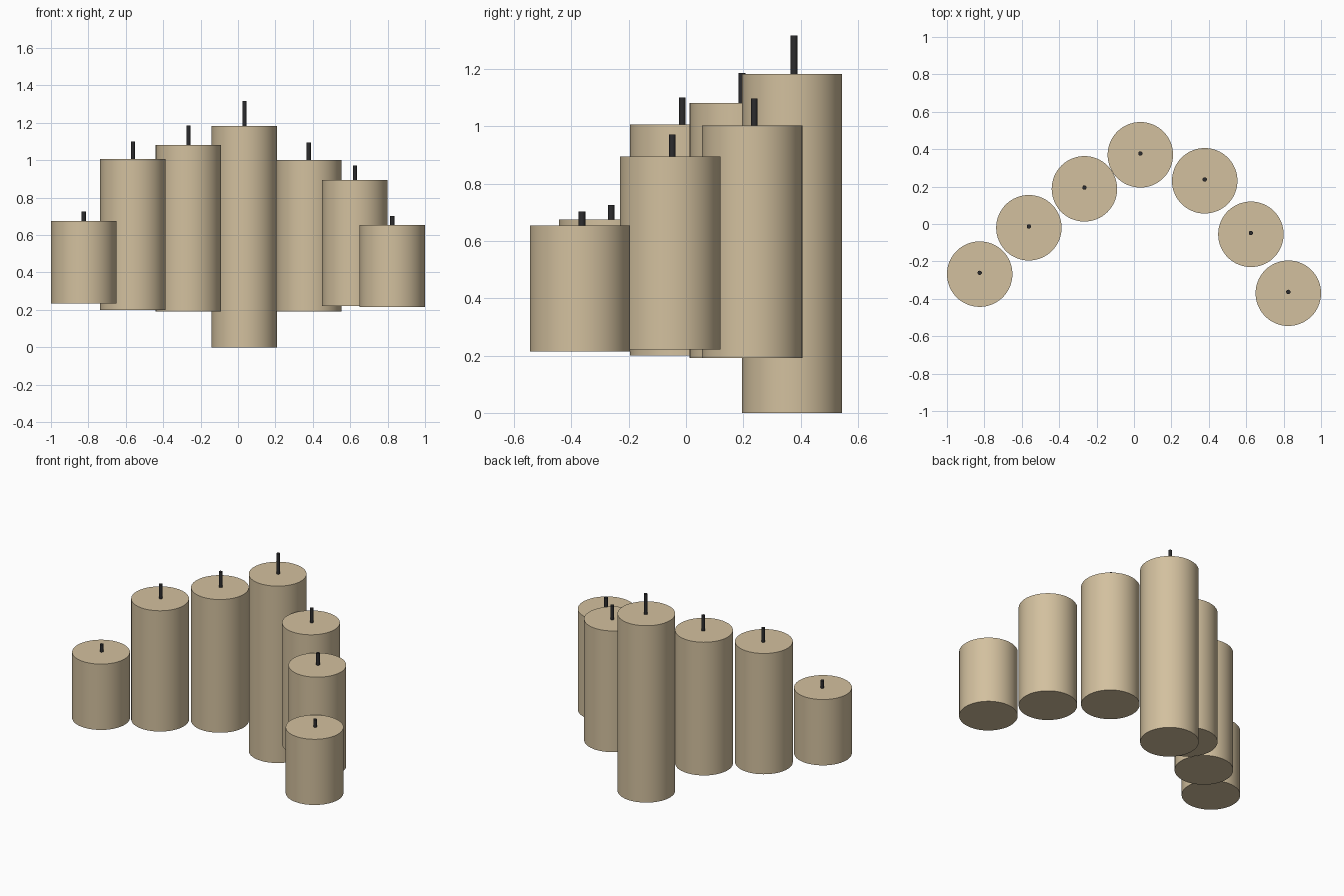
import bpy, math

if "Cube" in bpy.data.objects:
    bpy.data.objects.remove(bpy.data.objects["Cube"])

def material(name, rgb):
    m = bpy.data.materials.new(name)
    m.diffuse_color = (*rgb, 1)
    m.use_nodes = True
    m.node_tree.nodes["Principled BSDF"].inputs["Base Color"].default_value = m.diffuse_color
    return m

WAX = material("tan wax", (0.65, 0.53, 0.345))
BLACK = material("wick black", (0.025, 0.025, 0.027))
RADIUS = 0.175

def cylinder(name, x, y, bottom, top, radius, sides, mat):
    bpy.ops.mesh.primitive_cylinder_add(vertices=sides, radius=radius, depth=top - bottom,
                                        location=(x, y, (bottom + top) / 2))
    ob = bpy.context.object
    ob.name = name
    ob.data.materials.append(mat)
    bpy.ops.object.shade_smooth_by_angle(angle=math.radians(40))

# x, y, bottom, top of wax, top of wick
candles = [
    (-0.825, -0.268, 0.235, 0.675, 0.725),
    (-0.562, -0.020, 0.200, 1.007, 1.101),
    (-0.265, 0.188, 0.192, 1.082, 1.185),
    (0.034, 0.370, 0.000, 1.182, 1.317),
    (0.378, 0.231, 0.192, 1.002, 1.096),
    (0.625, -0.055, 0.221, 0.894, 0.972),
    (0.825, -0.370, 0.214, 0.653, 0.703),
]

# candle bodies and wicks, wick set slightly toward the back
for i, (x, y, bottom, top, tip) in enumerate(candles, 1):
    cylinder(f"candle_{i}", x, y, bottom, top, RADIUS, 64, WAX)
    cylinder(f"wick_{i}", x, y + 0.007, top - 0.01, tip, 0.0118, 10, BLACK)
